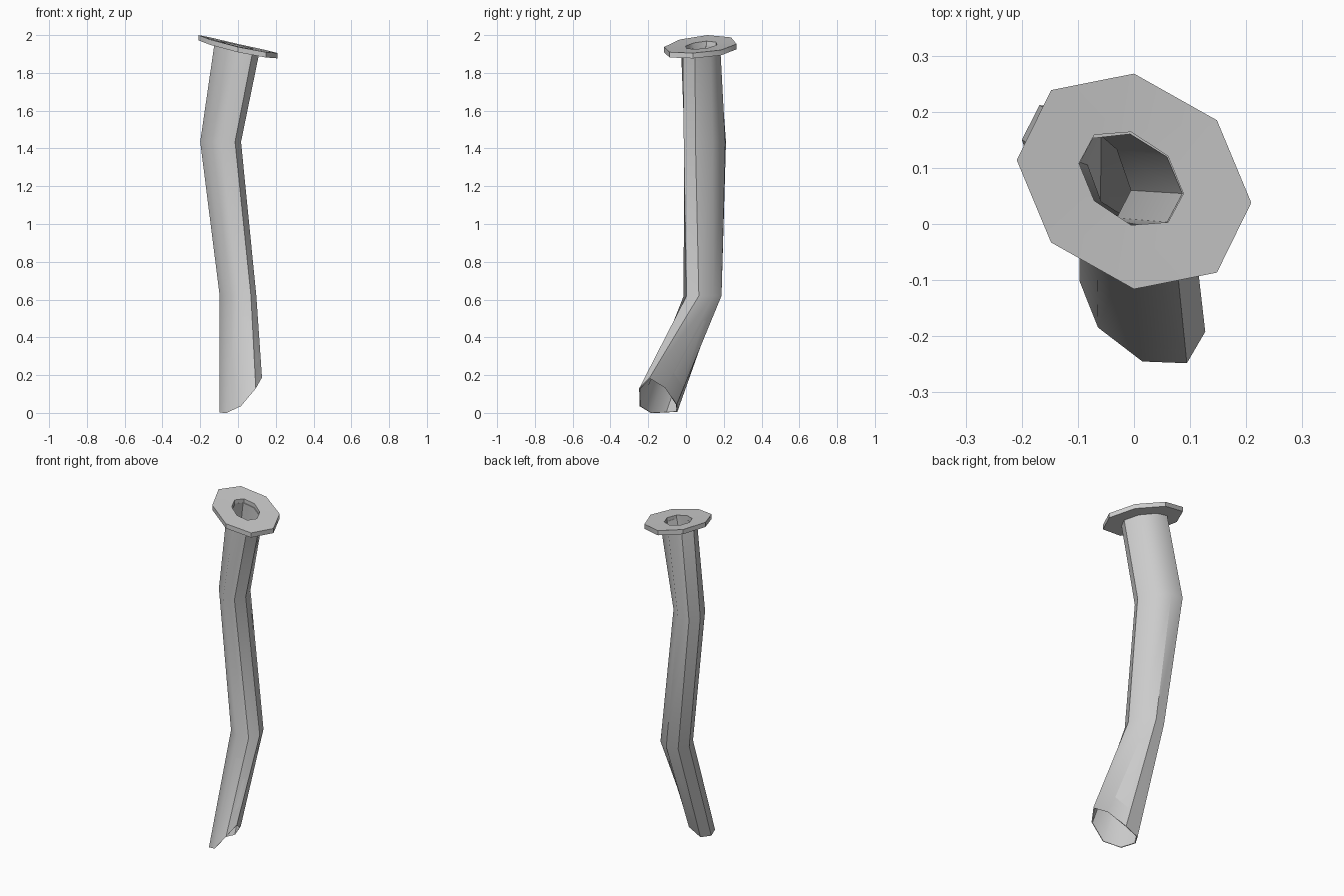
import bpy
import bmesh
from math import cos, sin, pi, radians
from mathutils import Vector

if "Cube" in bpy.data.objects:
    bpy.data.objects.remove(bpy.data.objects["Cube"])

SIDES = 8


def ring(centre, u, v, bend=0.0, scale=1.0, drop=0.0):
    """Eight points on a tilted ellipse; bend lifts the two u ends."""
    pts = []
    for i in range(SIDES):
        c, s = cos(2 * pi * i / SIDES), sin(2 * pi * i / SIDES)
        p = Vector(centre) + scale * (c * Vector(u) + s * Vector(v))
        p.z += scale * bend * c * c - drop
        pts.append(p)
    return pts


def loft_loop(name, rings):
    """Skin successive rings, joining the last one back to the first."""
    bm = bmesh.new()
    vs = [[bm.verts.new(p) for p in r] for r in rings]
    for k, a in enumerate(vs):
        b = vs[(k + 1) % len(vs)]
        for i in range(SIDES):
            j = (i + 1) % SIDES
            bm.faces.new((a[i], a[j], b[j], b[i]))
    bmesh.ops.recalc_face_normals(bm, faces=bm.faces[:])
    mesh = bpy.data.meshes.new(name)
    bm.to_mesh(mesh)
    bm.free()
    obj = bpy.data.objects.new(name, mesh)
    bpy.context.collection.objects.link(obj)
    bpy.ops.object.select_all(action='DESELECT')
    obj.select_set(True)
    bpy.context.view_layer.objects.active = obj
    bpy.ops.object.shade_smooth_by_angle(angle=radians(40))


# Bent pipe: sections from slanted mouth to top (centre, u, v, bend, inner scale)
sections = [
    ((0.015, -0.147, 0.04), (0.112, -0.045, 0.0925), (0, 0.098, 0.005), 0.055, 0.96),
    ((0.0, 0.088, 0.62), (0.097, -0.02, 0), (0, 0.10, 0), 0, 0.85),
    ((-0.092, 0.10, 1.435), (0.108, -0.05, 0), (0, 0.108, 0), 0, 0.80),
    ((-0.007, 0.078, 1.925), (0.118, -0.03, -0.027), (0, 0.104, 0), 0, 0.79),
]
outer = [ring(c, u, v, b) for c, u, v, b, s in sections]
inner = [ring(c, u, v, b, s) for c, u, v, b, s in sections]
loft_loop("bent_pipe", outer + inner[::-1])

# Top flange: thin tilted plate with a hole
rim = ((0, 0.076, 1.945), (0.209, -0.038, -0.0475), (0, 0.192, 0.008), 0.0075)
hole = ((-0.005, 0.081, 1.945), (0.093, -0.027, -0.021), (0, 0.083, 0.003), 0.002)
loft_loop("top_flange", [ring(*rim, drop=0.028), ring(*rim),
                         ring(*hole), ring(*hole, drop=0.028)])
